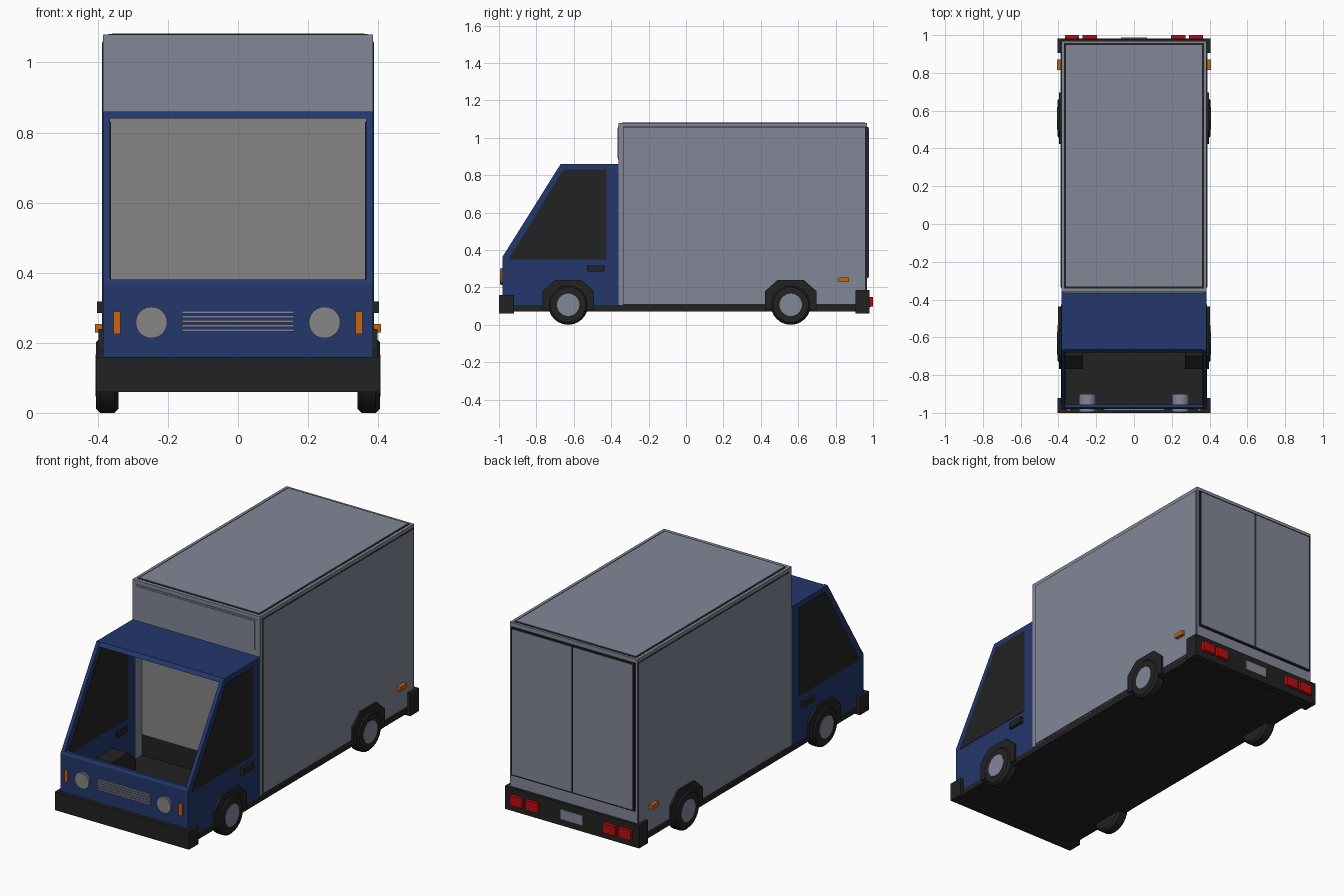
import bpy, bmesh, math
from mathutils import Matrix

cube = bpy.data.objects.get("Cube")
if cube:
    bpy.data.objects.remove(cube, do_unlink=True)


def material(name, rgb):
    m = bpy.data.materials.new(name)
    m.use_nodes = True
    color = (*rgb, 1)
    m.diffuse_color = color
    node = next(n for n in m.node_tree.nodes if n.type == 'BSDF_PRINCIPLED')
    node.inputs["Base Color"].default_value = color
    node.inputs["Roughness"].default_value = 0.7
    return m


BLUE = material("cab blue", (0.017, 0.038, 0.15))
SILVER = material("silver grey", (0.225, 0.245, 0.31))
DARK = material("near black", (0.016, 0.016, 0.016))
LIGHT = material("neutral grey", (0.24, 0.24, 0.24))
ORANGE = material("indicator orange", (0.6, 0.13, 0.005))
RED = material("tail red", (0.5, 0.003, 0.005))


def finish(name, bm, mat):
    bmesh.ops.recalc_face_normals(bm, faces=bm.faces)
    me = bpy.data.meshes.new(name)
    bm.to_mesh(me)
    bm.free()
    me.materials.append(mat)
    ob = bpy.data.objects.new(name, me)
    bpy.context.collection.objects.link(ob)
    return ob


def box(name, xs, ys, zs, mat):
    """Box from its x, y and z ranges."""
    bm = bmesh.new()
    bmesh.ops.create_cube(bm, size=1)
    for v in bm.verts:
        v.co = [(r[0] + r[1]) / 2 + c * (r[1] - r[0]) for c, r in zip(v.co, (xs, ys, zs))]
    return finish(name, bm, mat)


def prism(name, profile, x0, x1, mat):
    """Side profile of (y, z) points extruded along x."""
    bm = bmesh.new()
    face = bm.faces.new([bm.verts.new((x0, y, z)) for y, z in profile])
    new = bmesh.ops.extrude_face_region(bm, geom=[face])["geom"]
    for v in new:
        if isinstance(v, bmesh.types.BMVert):
            v.co.x = x1
    return finish(name, bm, mat)


def cylinder(name, center, radius, depth, axis, mat, sides=24, bevel=0):
    bm = bmesh.new()
    turn = Matrix.Rotation(math.pi / 2, 4, 'Y' if axis == 'X' else 'X')
    bmesh.ops.create_cone(bm, cap_ends=True, segments=sides, radius1=radius,
                          radius2=radius, depth=depth,
                          matrix=Matrix.Translation(center) @ turn)
    if bevel:
        rims = [e for e in bm.edges if any(len(f.verts) > 4 for f in e.link_faces)]
        bmesh.ops.bevel(bm, geom=rims, offset=bevel, segments=1, affect='EDGES')
    ob = finish(name, bm, mat)
    bpy.ops.object.select_all(action='DESELECT')
    ob.select_set(True)
    bpy.context.view_layer.objects.active = ob
    bpy.ops.object.shade_smooth_by_angle(angle=math.radians(30))
    return ob


def span(side, a, b):
    """Mirrored x range."""
    return tuple(sorted((side * a, side * b)))


W, T = 0.385, 0.365          # outer and inner half width
CAB_BACK, REAR = -0.36, 0.968

# Chassis
box("chassis_floor", (-W, W), (-0.97, 0.96), (0.07, 0.105), DARK)

# Cargo box, recessed behind the open cab
box("cargo_body", (-W, W), (-0.30, REAR), (0.105, 1.08), SILVER)
box("cargo_front_band", (-W, W), (CAB_BACK, -0.30), (0.86, 1.08), SILVER)
box("cargo_front_panel", (-T, T), (CAB_BACK - 0.004, CAB_BACK), (0.885, 1.06), SILVER)
box("cargo_front_inset", (-0.357, 0.357), (CAB_BACK - 0.007, CAB_BACK), (0.893, 1.052), SILVER)
box("cab_rear_panel", (-T, T), (-0.306, -0.30), (0.22, 0.86), LIGHT)
box("cab_rear_lower_panel", (-T, T), (-0.306, -0.30), (0.105, 0.22), DARK)

# Roof panel with dark seam
box("roof_seam", (-0.37, 0.37), (-0.342, 0.957), (1.08, 1.081), DARK)
box("roof_panel", (-0.36, 0.36), (-0.332, 0.947), (1.08, 1.083), SILVER)

# Rear doors with dark seal
box("door_seal", (-0.372, 0.372), (REAR, 0.977), (0.25, 1.057), DARK)
for s, word in ((1, "left"), (-1, "right")):
    box(f"rear_door_{word}", span(s, 0.005, 0.364), (REAR, 0.979), (0.258, 1.049), SILVER)

# Cab shell
box("cab_roof", (-W, W), (-0.665, CAB_BACK), (0.84, 0.86), BLUE)
prism("windscreen_header", [(-0.68, 0.84), (-0.665, 0.86), (-0.64, 0.86), (-0.64, 0.84)], -W, W, BLUE)
prism("cab_front", [(-0.98, 0.09), (-0.98, 0.365), (-0.972, 0.38), (-0.955, 0.38), (-0.955, 0.09)], -W, W, BLUE)

side_profile = [(-0.98, 0.1), (-0.98, 0.365), (-0.67, 0.86), (CAB_BACK, 0.86), (CAB_BACK, 0.1)]
window_profile = [(-0.948, 0.35), (-0.655, 0.83), (-0.425, 0.83), (-0.425, 0.35)]
arch_profile = [(-0.137, 0.08), (-0.137, 0.18), (-0.07, 0.24), (0.07, 0.24), (0.137, 0.18), (0.137, 0.08)]

for s, word in ((1, "left"), (-1, "right")):
    # Cab sides and cargo corner posts
    prism(f"cab_side_{word}", side_profile, s * T, s * W, BLUE)
    prism(f"side_window_{word}", window_profile, s * (T - 0.002), s * (W + 0.002), DARK)
    box(f"door_handle_{word}", span(s, T - 0.005, 0.403), (-0.53, -0.437), (0.285, 0.318), DARK)
    box(f"cargo_post_{word}", span(s, T, W), (CAB_BACK, -0.30), (0.105, 0.86), SILVER)

    # Cargo side panel with seam
    box(f"side_seam_{word}", span(s, W, W + 0.001), (-0.338, 0.964), (0.107, 1.061), DARK)
    box(f"side_panel_{word}", span(s, W, W + 0.003), (-0.333, 0.958), (0.111, 1.056), SILVER)
    box(f"side_marker_{word}", span(s, W, 0.408), (0.815, 0.872), (0.23, 0.253), ORANGE)

    # Wheels and arches
    for y, end in ((-0.63, "front"), (0.56, "rear")):
        prism(f"{end}_arch_{word}", [(y + a, z) for a, z in arch_profile], s * 0.27, s * 0.398, DARK)
        cylinder(f"{end}_tyre_{word}", (s * 0.373, y, 0.107), 0.107, 0.064, 'X', DARK, bevel=0.012)
        cylinder(f"{end}_hub_{word}", (s * 0.376, y, 0.107), 0.06, 0.062, 'X', SILVER)

    # Bumper ends
    box(f"front_bumper_end_{word}", span(s, 0.375, 0.405), (-1.0, -0.92), (0.06, 0.16), DARK)
    box(f"rear_bumper_end_{word}", span(s, 0.375, 0.405), (0.905, 0.982), (0.06, 0.185), DARK)

    # Lamps
    cylinder(f"headlight_body_{word}", (s * 0.247, -0.945, 0.258), 0.045, 0.09, 'Y', SILVER)
    cylinder(f"headlight_lens_{word}", (s * 0.247, -0.991, 0.258), 0.043, 0.006, 'Y', LIGHT)
    box(f"front_indicator_{word}", span(s, 0.335, 0.355), (-0.99, -0.975), (0.225, 0.29), ORANGE)
    for i, a in enumerate((0.197, 0.29)):
        box(f"tail_light_{word}_{i + 1}", span(s, a, a + 0.075), (0.975, 1.0), (0.097, 0.15), RED)

# Bumpers, grille and rear plate
box("front_bumper", (-0.405, 0.405), (-1.0, -0.97), (0.06, 0.16), DARK)
box("rear_bumper", (-0.405, 0.405), (0.94, 0.982), (0.06, 0.185), DARK)
for i in range(5):
    z = 0.236 + i * 0.0128
    box(f"grille_bar_{i + 1}", (-0.16, 0.16), (-0.988, -0.975), (z - 0.004, z + 0.004), SILVER)
box("rear_plate", (-0.068, 0.068), (0.98, 0.988), (0.095, 0.15), SILVER)
